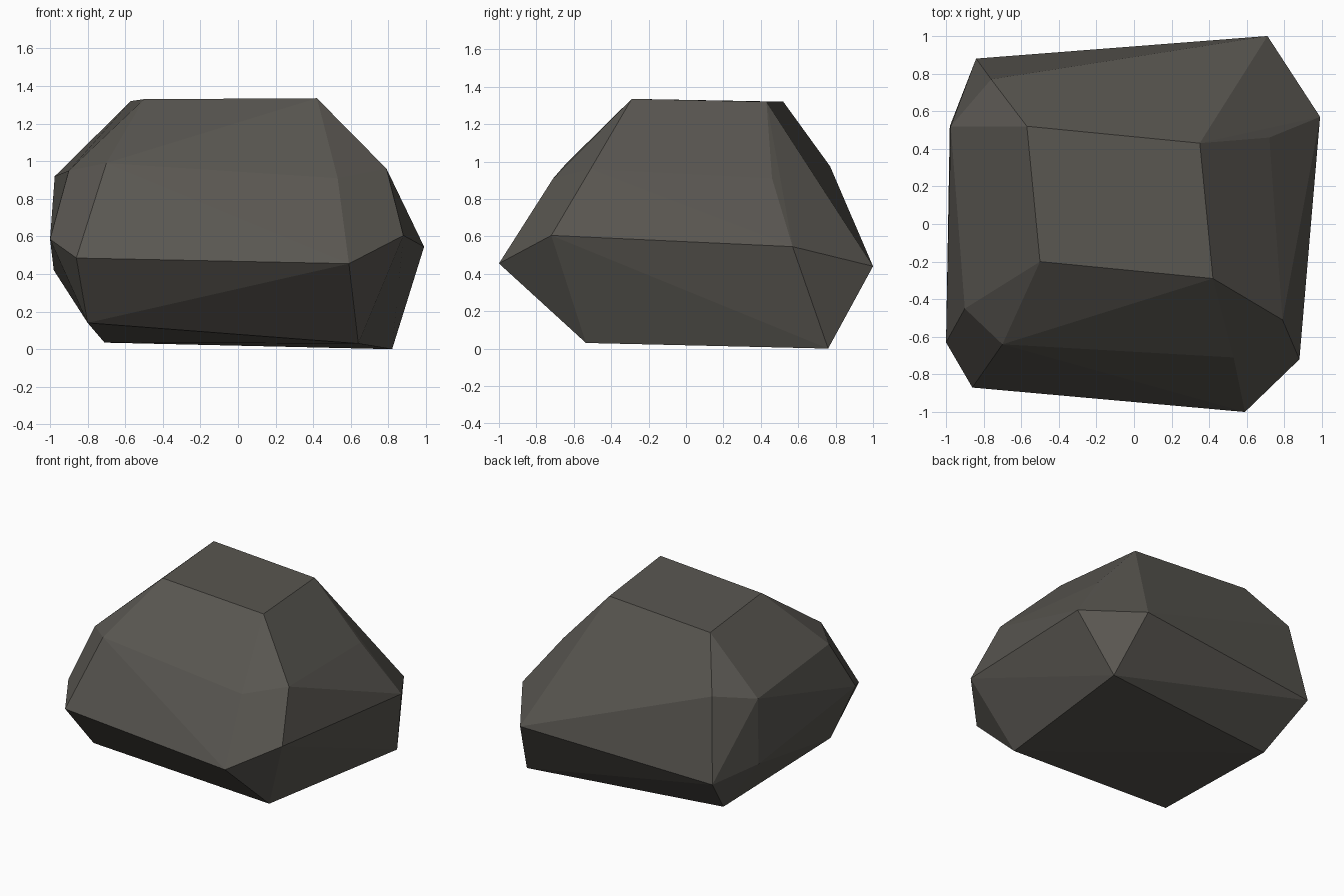
import bpy, bmesh, math

if "Cube" in bpy.data.objects:
    bpy.data.objects.remove(bpy.data.objects["Cube"])

# Corner points of the rock, ring by ring (counted round from front left)
crown = [(-.50, -.20, 1.33), (.42, -.29, 1.335), (.35, .43, 1.32), (-.57, .52, 1.32)]
shoulder = [(-.90, -.45, .95), (-.70, -.64, .99), (.53, -.71, .91), (.79, -.51, .96),
            (.72, .46, .91), (.47, .71, .91), (-.76, .77, .975), (-.975, .52, .92)]
waist = [(-1.0, -.63, .585), (-.86, -.87, .485), (.59, -1.0, .455), (.88, -.72, .605),
         (.99, .57, .545), (.71, 1.0, .44), (-.84, .88, .36), (-.98, .52, .42)]
base = [(-.80, -.61, .14), (.64, -.535, .03), (.82, .76, 0), (-.71, .56, .035)]

# One grey-brown stone colour
stone = bpy.data.materials.new("dark stone")
stone.diffuse_color = (.10, .094, .082, 1)
stone.use_nodes = True
stone.node_tree.nodes["Principled BSDF"].inputs["Base Color"].default_value = stone.diffuse_color

# Wrap the rings in a faceted convex shell and merge nearly flat triangles
bm = bmesh.new()
for p in crown + shoulder + waist + base:
    bm.verts.new(p)
bmesh.ops.convex_hull(bm, input=bm.verts[:])
bmesh.ops.dissolve_limit(bm, angle_limit=math.radians(3),
                         verts=bm.verts[:], edges=bm.edges[:])
bmesh.ops.recalc_face_normals(bm, faces=bm.faces[:])

mesh = bpy.data.meshes.new("rock")
bm.to_mesh(mesh)
bm.free()
mesh.materials.append(stone)
rock = bpy.data.objects.new("rock", mesh)
bpy.context.collection.objects.link(rock)
